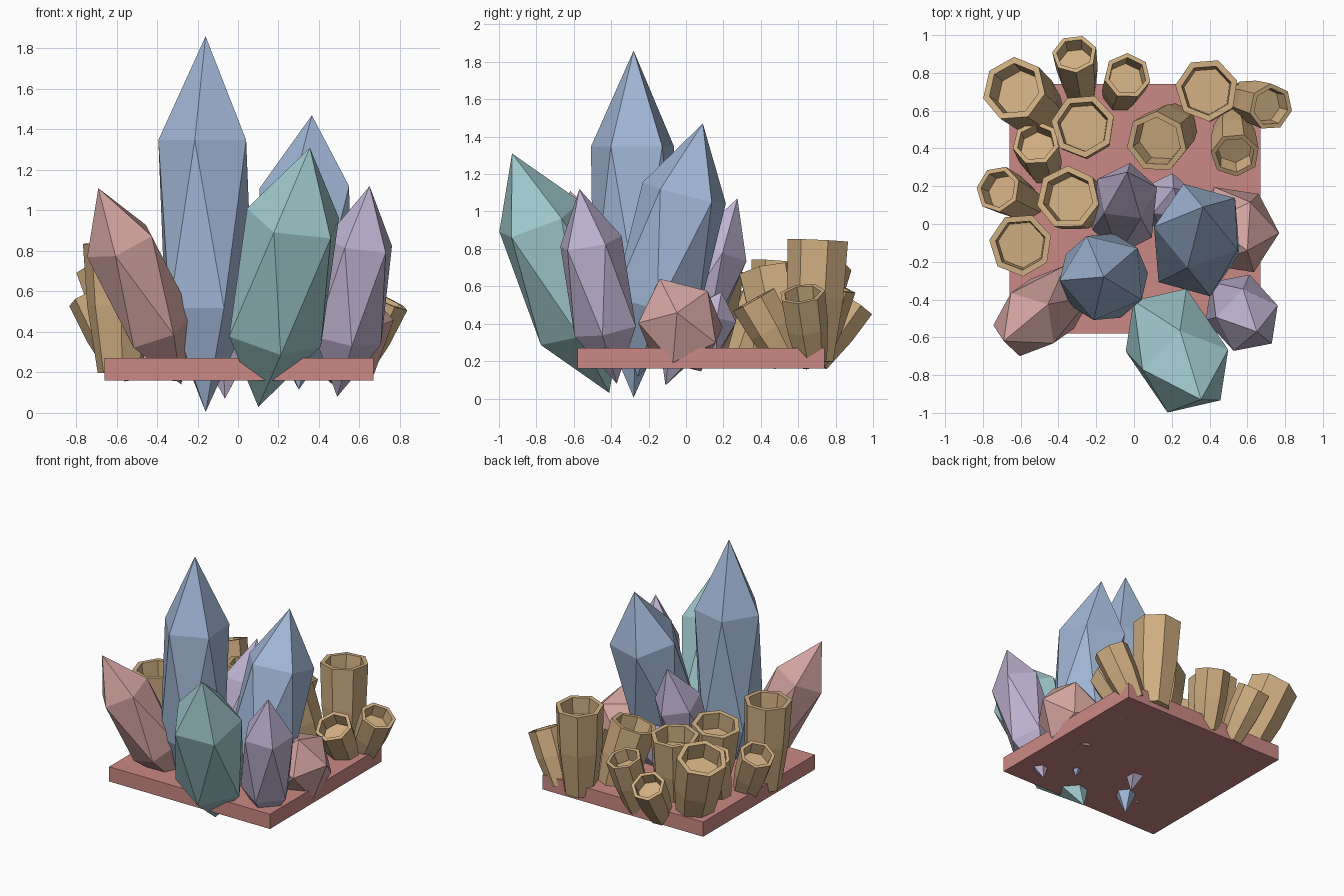
import bpy, bmesh, math
from mathutils import Vector, Matrix

if "Cube" in bpy.data.objects:
    bpy.data.objects.remove(bpy.data.objects["Cube"])


def material(name, rgb):
    m = bpy.data.materials.new(name)
    m.diffuse_color = (*rgb, 1)
    m.use_nodes = True
    m.node_tree.nodes["Principled BSDF"].inputs["Base Color"].default_value = m.diffuse_color
    return m


SLAB = material("slab_rose", (0.60, 0.25, 0.23))
BLUE = material("crystal_blue", (0.36, 0.48, 0.68))
TEAL = material("crystal_teal", (0.36, 0.60, 0.63))
PINK = material("crystal_pink", (0.66, 0.38, 0.36))
PURPLE = material("crystal_purple", (0.52, 0.45, 0.64))
TAN = material("tube_tan", (0.62, 0.42, 0.22))


def add_object(name, bm, mat):
    bmesh.ops.recalc_face_normals(bm, faces=bm.faces[:])
    me = bpy.data.meshes.new(name)
    bm.to_mesh(me)
    bm.free()
    me.materials.append(mat)
    ob = bpy.data.objects.new(name, me)
    bpy.context.collection.objects.link(ob)
    return ob


def frame(origin, axis, aim, r, h):
    """Matrix with z along axis (scaled h) and x towards aim (scaled r)."""
    w = axis.normalized()
    u = (aim - w * aim.dot(w)).normalized()
    v = w.cross(u)
    m = Matrix((u * r, v * r, w * h)).transposed().to_4x4()
    m.translation = origin
    return m


def crystal(name, mat, bottom, top, r, aim):
    """Stretched icosahedron between two tips; aim is one upper ring corner."""
    a, b = Vector(bottom), Vector(top)
    c = (a + b) / 2
    bm = bmesh.new()
    bmesh.ops.create_icosphere(bm, subdivisions=1, radius=1)
    bm.transform(frame(c, b - a, Vector(aim) - c, r, (b - a).length / 2))
    add_object(name, bm, mat)


def tube(name, base, top, r, turn, sides=7):
    """Tapered seven-sided tube with a rim and a shallow recess."""
    a, b = Vector(base), Vector(top)
    length = (b - a).length
    # profile: (radius, height) from closed foot, up, over the rim, down to the floor
    profile = [(0.68 * r, 0), (0.93 * r, 0.52 * length), (r, length),
               (0.80 * r, length), (0.74 * r, length - 0.7 * r)]
    bm = bmesh.new()
    rings = []
    for pr, pz in profile:
        rings.append([bm.verts.new((pr * math.cos(t), pr * math.sin(t), pz))
                      for t in (turn + math.tau * i / sides for i in range(sides))])
    for lo, hi in zip(rings, rings[1:]):
        for i in range(sides):
            j = (i + 1) % sides
            bm.faces.new((lo[i], lo[j], hi[j], hi[i]))
    bm.faces.new(rings[0][::-1])
    bm.faces.new(rings[-1])
    bm.transform(frame(a, b - a, Vector((1, 0, 0)), 1, 1))
    add_object(name, bm, TAN)


# square base slab
bm = bmesh.new()
bmesh.ops.create_cube(bm, size=1)
bm.transform(Matrix.Translation((0.005, 0.08, 0.215)) @ Matrix.Diagonal((1.33, 1.32, 0.11, 1)))
add_object("base_slab", bm, SLAB)

# crystal cluster
crystal("tall_blue_crystal", BLUE, (-0.16, -0.28, 0.005), (-0.16, -0.28, 1.86), 0.262, (-0.40, -0.30, 1.36))
crystal("second_blue_crystal", BLUE, (0.30, -0.26, 0.115), (0.365, 0.09, 1.47), 0.27, (0.26, 0.22, 1.05))
crystal("teal_crystal", TEAL, (0.10, -0.41, 0.03), (0.355, -0.93, 1.31), 0.275, (0.18, -0.99, 0.89))
crystal("left_pink_crystal", PINK, (-0.28, -0.30, 0.14), (-0.69, -0.62, 1.11), 0.205, (-0.745, -0.54, 0.785))
crystal("right_pink_crystal", PINK, (0.46, 0.08, 0.145), (0.60, -0.14, 0.64), 0.24, (0.76, -0.04, 0.44))
crystal("right_purple_crystal", PURPLE, (0.49, -0.37, 0.08), (0.65, -0.57, 1.12), 0.197, (0.765, -0.43, 0.83))
crystal("back_purple_crystal", PURPLE, (-0.065, -0.11, 0.07), (-0.035, 0.275, 1.07), 0.187, (-0.02, 0.33, 0.735))
crystal("small_purple_crystal", PURPLE, (0.14, 0.03, 0.17), (0.21, 0.19, 0.57), 0.15, (0.20, 0.25, 0.40))

# tube clumps: base centre, rim centre, rim radius
tubes = [
    ((-0.47, 0.58, 0.20), (-0.635, 0.715, 0.73), 0.175),
    ((-0.28, 0.69, 0.20), (-0.315, 0.90, 0.51), 0.12),
    ((-0.08, 0.67, 0.20), (-0.035, 0.785, 0.60), 0.125),
    ((-0.25, 0.48, 0.20), (-0.27, 0.52, 0.73), 0.17),
    ((-0.47, 0.28, 0.20), (-0.52, 0.43, 0.60), 0.125),
    ((-0.55, 0.10, 0.20), (-0.72, 0.185, 0.58), 0.125),
    ((-0.27, 0.09, 0.20), (-0.35, 0.14, 0.69), 0.17),
    ((-0.58, -0.10, 0.20), (-0.60, -0.11, 0.84), 0.168),
    ((0.23, 0.53, 0.20), (0.12, 0.435, 0.68), 0.165),
    ((0.40, 0.68, 0.20), (0.385, 0.71, 0.845), 0.168),
    ((0.56, 0.67, 0.20), (0.725, 0.62, 0.56), 0.125),
    ((0.52, 0.55, 0.20), (0.535, 0.365, 0.53), 0.13),
]
for n, (base, top, r) in enumerate(tubes, 1):
    tube(f"tube_{n:02d}", base, top, r, turn=math.pi / 2 if n % 2 else 0.3)
